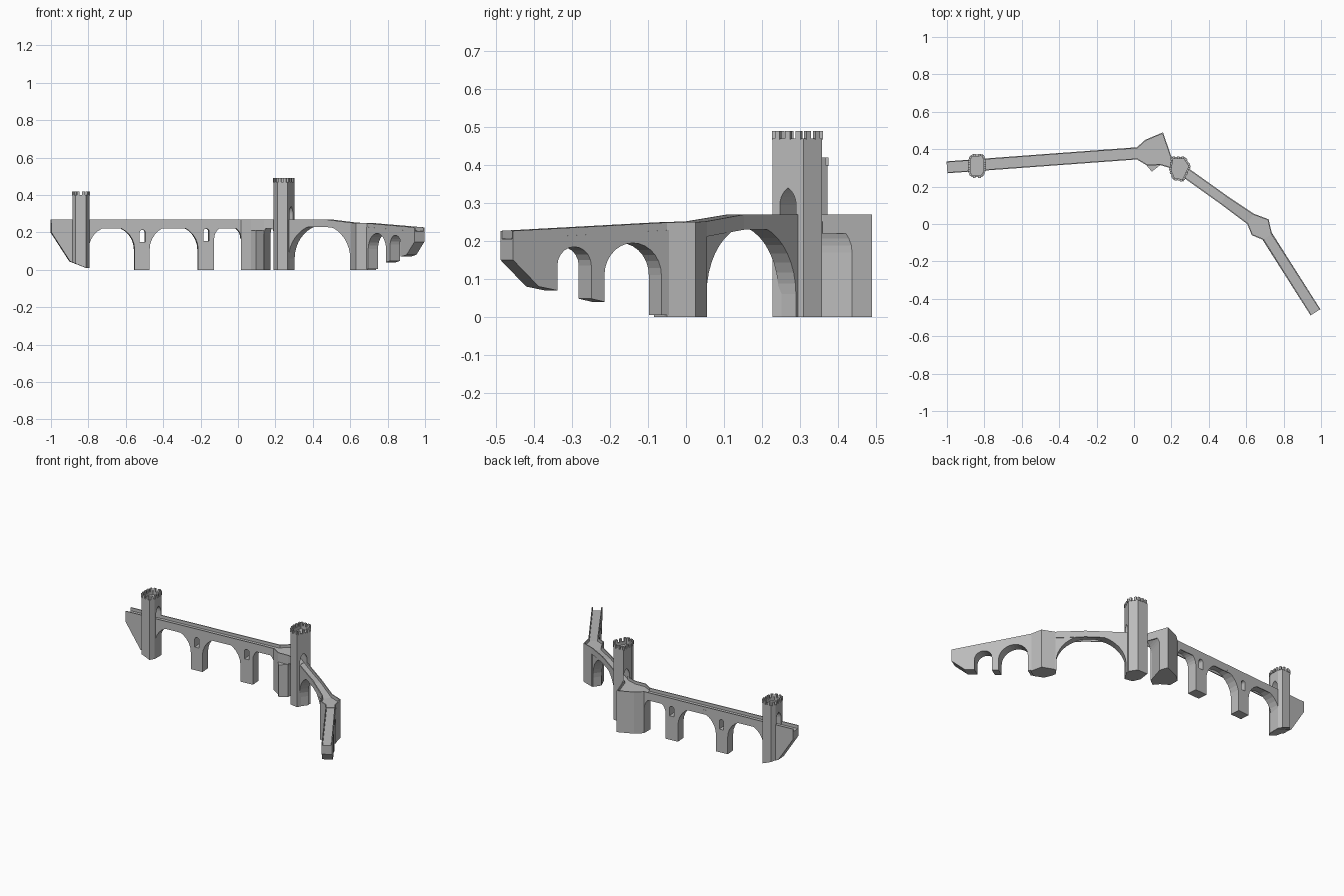
import bpy, bmesh, math
from mathutils import Vector

if "Cube" in bpy.data.objects:
    bpy.data.objects.remove(bpy.data.objects["Cube"])

stone = bpy.data.materials.new("grey_stone")
stone.diffuse_color = (0.5, 0.5, 0.5, 1)
stone.use_nodes = True
stone.node_tree.nodes["Principled BSDF"].inputs["Base Color"].default_value = stone.diffuse_color


def make(name, verts, faces):
    me = bpy.data.meshes.new(name)
    bm = bmesh.new()
    vs = [bm.verts.new(v) for v in verts]
    for f in faces:
        bm.faces.new([vs[i] for i in f])
    bmesh.ops.recalc_face_normals(bm, faces=bm.faces)
    bm.to_mesh(me)
    bm.free()
    me.materials.append(stone)
    ob = bpy.data.objects.new(name, me)
    bpy.context.collection.objects.link(ob)
    return ob


def loft(name, a, b):
    """Solid between two matching closed outlines."""
    n = len(a)
    faces = [list(range(n)), list(range(n, 2 * n))]
    faces += [[i, (i + 1) % n, n + (i + 1) % n, n + i] for i in range(n)]
    return make(name, list(a) + list(b), faces)


def prism(name, pts, z0, z1):
    low = z0 if callable(z0) else (lambda x: z0)
    return loft(name, [(x, y, low(x)) for x, y in pts], [(x, y, z1) for x, y in pts])


def span(name, o, d, hw, profile):
    """Side profile of (distance, z) points, thickened to both sides of a line."""
    o, d = Vector(o), Vector(d)
    n = Vector((-d.y, d.x)).normalized() * hw
    side = lambda k: [(*(o + d * s + n * k), z) for s, z in profile]
    return loft(name, side(-1), side(1))


def arch(a, b, spring, peak, n=14):
    m, r = (a + b) / 2, (b - a) / 2
    return [(m - r * math.cos(math.pi * i / n),
             spring + (peak - spring) * math.sin(math.pi * i / n)) for i in range(n + 1)]


def pointed(m, hw, z0, spring, peak, n=5):
    t = math.radians(62)
    left = [((1 - math.cos(t * i / n)) / (1 - math.cos(t)),
             math.sin(t * i / n) / math.sin(t)) for i in range(n + 1)]
    l = [(m - hw + hw * u, spring + (peak - spring) * v) for u, v in left]
    return [(m - hw, z0)] + l + [(2 * m - x, z) for x, z in l[-2::-1]] + [(m + hw, z0)]


def cut(ob, cutter):
    mod = ob.modifiers.new("cut", "BOOLEAN")
    mod.operation, mod.solver, mod.object = "DIFFERENCE", "EXACT", cutter
    bpy.context.view_layer.objects.active = ob
    bpy.ops.object.modifier_apply(modifier="cut")
    bpy.data.objects.remove(cutter)


def wall(name, pts, thick, height, closed=False):
    """Thin wall along (x, y, top) points, thickened to the left of the path."""
    P = [Vector(p) for p in pts]
    n, rings = len(P), []
    for i, p in enumerate(P):
        a = P[i - 1] if (i or closed) else None
        b = P[(i + 1) % n] if (i < n - 1 or closed) else None
        ns = [Vector((-(v - u).y, (v - u).x, 0)).normalized()
              for u, v in ((a, p), (p, b)) if u is not None and v is not None]
        m = sum(ns, Vector()).normalized()
        q = p + m * thick / max(0.5, m.dot(ns[0]))
        dn = Vector((0, 0, -height))
        rings += [p + dn, p, q, q + dn]
    faces = [[4 * i + k, 4 * i + (k + 1) % 4, 4 * ((i + 1) % n) + (k + 1) % 4, 4 * ((i + 1) % n) + k]
             for i in range(n if closed else n - 1) for k in range(4)]
    if not closed:
        faces += [[0, 1, 2, 3], [4 * n - 4 + k for k in range(4)]]
    return make(name, rings, faces)


def tower(name, pts, z0, top, gate):
    """Shaft with a gate passage, a hollow top and a ring of merlons. pts anticlockwise."""
    shaft = prism(name + "_shaft", pts, z0, top - 0.04)
    cut(shaft, gate)
    wall(name + "_parapet", [(x, y, top - 0.02) for x, y in pts], 0.01, 0.03, True)
    for i, p in enumerate(pts):
        a, b = Vector(p), Vector(pts[(i + 1) % len(pts)])
        e = b - a
        u = e.normalized()
        n = max(1, round(e.length / 0.026))
        for k in range(n):
            c = a + e * (k + 0.5) / n
            out = Vector((u.y, -u.x))
            q = [c + u * s * 0.007 + out * w for s, w in ((-1, -0.01), (1, -0.01), (1, 0.003), (-1, 0.003))]
            prism(name + "_merlon", [tuple(v) for v in q], top - 0.022, top)


# Lines of the three straight stretches
A, dA = (-1.0, 0.303), (1, 0.0739)
B, dB = (0.25, 0.293), (0.814, -0.581)
C, dC = (0.713, -0.067), (0.536, -0.844)
HA, HB, HC = 0.032, 0.028, 0.031

# West stretch: three arches, sloping abutment
west = span("west_arches", A, dA, HA,
            [(0, 0.25), (0, 0.2), (0.1, 0.045), (0.19, 0.01), (0.2, 0.01)]
            + arch(0.2, 0.445, 0.11, 0.232) + [(0.445, 0.0), (0.525, 0.0)]
            + arch(0.525, 0.785, 0.108, 0.238) + [(0.785, 0.0), (0.87, 0.0)]
            + arch(0.87, 1.015, 0.165, 0.238) + [(1.03, 0.2), (1.03, 0.25)])
for s, z in ((0.487, 0.15), (0.828, 0.155)):
    hole = arch(s - 0.015, s + 0.015, z + 0.05, z + 0.065, 8)
    cut(west, span("window_cutter", A, dA, 0.1, [(s - 0.015, z)] + hole + [(s + 0.015, z)]))

# Bend: wide pier with a pointed passage beside the tower
bend = prism("bend_pier", [(0.015, 0.345), (0.07, 0.312), (0.14, 0.315), (0.19, 0.30), (0.25, 0.27),
                           (0.25, 0.33), (0.20, 0.36), (0.155, 0.49), (0.06, 0.45), (0.015, 0.41)], 0, 0.252)
cut(bend, span("passage_cutter", (0.19, 0.39), (0.957, -0.288), 0.2,
               pointed(0, 0.03, -0.1, 0.17, 0.248)))
prism("bend_cutwater", [(0.07, 0.33), (0.07, 0.31), (0.095, 0.28), (0.14, 0.315), (0.14, 0.34)], 0, 0.21)

# Middle stretch: the great arch
span("great_arch", B, dB, HB,
     [(0.0, 0.25), (0.0, 0.0), (0.045, 0.0)] + arch(0.045, 0.45, 0.06, 0.243, 20)
     + [(0.45, 0.0), (0.49, 0.0), (0.49, 0.228), (0.455, 0.23), (0.28, 0.25)])

# Second bend: many-sided pier
prism("corner_pier", [(0.605, 0.0), (0.63, -0.06), (0.69, -0.085), (0.737, -0.05),
                      (0.72, 0.025), (0.64, 0.055)], 0.0, 0.23)

# East stretch: two small arches stepping up the bank
span("east_arches", C, dC, HC,
     [(-0.03, 0.23), (-0.03, 0.005), (0.017, 0.005)] + arch(0.017, 0.195, 0.11, 0.195)
     + [(0.195, 0.04), (0.236, 0.048)] + arch(0.236, 0.342, 0.135, 0.185, 10)
     + [(0.342, 0.07), (0.40, 0.08), (0.48, 0.15), (0.48, 0.206)])


# Parapets along both edges
def edge(o, d, hw, s, z):
    o, d = Vector(o), Vector(d)
    p = o + d * s + Vector((-d.y, d.x)).normalized() * hw
    return (p.x, p.y, z)


wall("west_parapet_front", [edge(A, dA, -HA, 0, 0.27), (0.015, 0.345, 0.27), (0.07, 0.312, 0.27),
                            (0.14, 0.315, 0.27), (0.19, 0.30, 0.27), (0.21, 0.29, 0.27)], 0.006, 0.05)
wall("west_parapet_back", [(0.20, 0.35, 0.27), (0.20, 0.36, 0.27), (0.155, 0.49, 0.27), (0.06, 0.45, 0.27),
                           (0.015, 0.41, 0.27), edge(A, dA, HA, 0, 0.27)], 0.006, 0.05)
wall("east_parapet_front", [edge(B, dB, -HB, 0.03, 0.27), edge(B, dB, -HB, 0.28, 0.27), (0.605, 0.0, 0.252),
                            (0.63, -0.06, 0.25), (0.69, -0.085, 0.249),
                            edge(C, dC, -HC, 0.48, 0.227)], 0.006, 0.04)
wall("east_parapet_back", [edge(C, dC, HC, 0.48, 0.227), (0.737, -0.05, 0.249), (0.72, 0.025, 0.25),
                           (0.64, 0.055, 0.252), edge(B, dB, HB, 0.28, 0.27),
                           edge(B, dB, HB, 0.03, 0.27)], 0.006, 0.04)

# Towers, each with a pointed gate along the roadway
tower("west_tower", [(-0.885, 0.275), (-0.868, 0.25), (-0.812, 0.25), (-0.795, 0.28), (-0.795, 0.348),
                     (-0.81, 0.373), (-0.87, 0.37), (-0.885, 0.345)],
      lambda x: max(0.01, 0.01 + 0.4 * (-0.81 - x)), 0.42,
      span("gate_cutter", (-0.84, 0.315), (-0.0737, 0.997), 0.12, pointed(0, 0.024, 0.25, 0.295, 0.34)))
tower("middle_tower", [(0.19, 0.285), (0.21, 0.238), (0.265, 0.228), (0.303, 0.31), (0.272, 0.358),
                       (0.20, 0.358)], 0, 0.49,
      span("gate_cutter", (0.25, 0.293), (0.581, 0.814), 0.12, pointed(0, 0.023, 0.25, 0.295, 0.34)))
